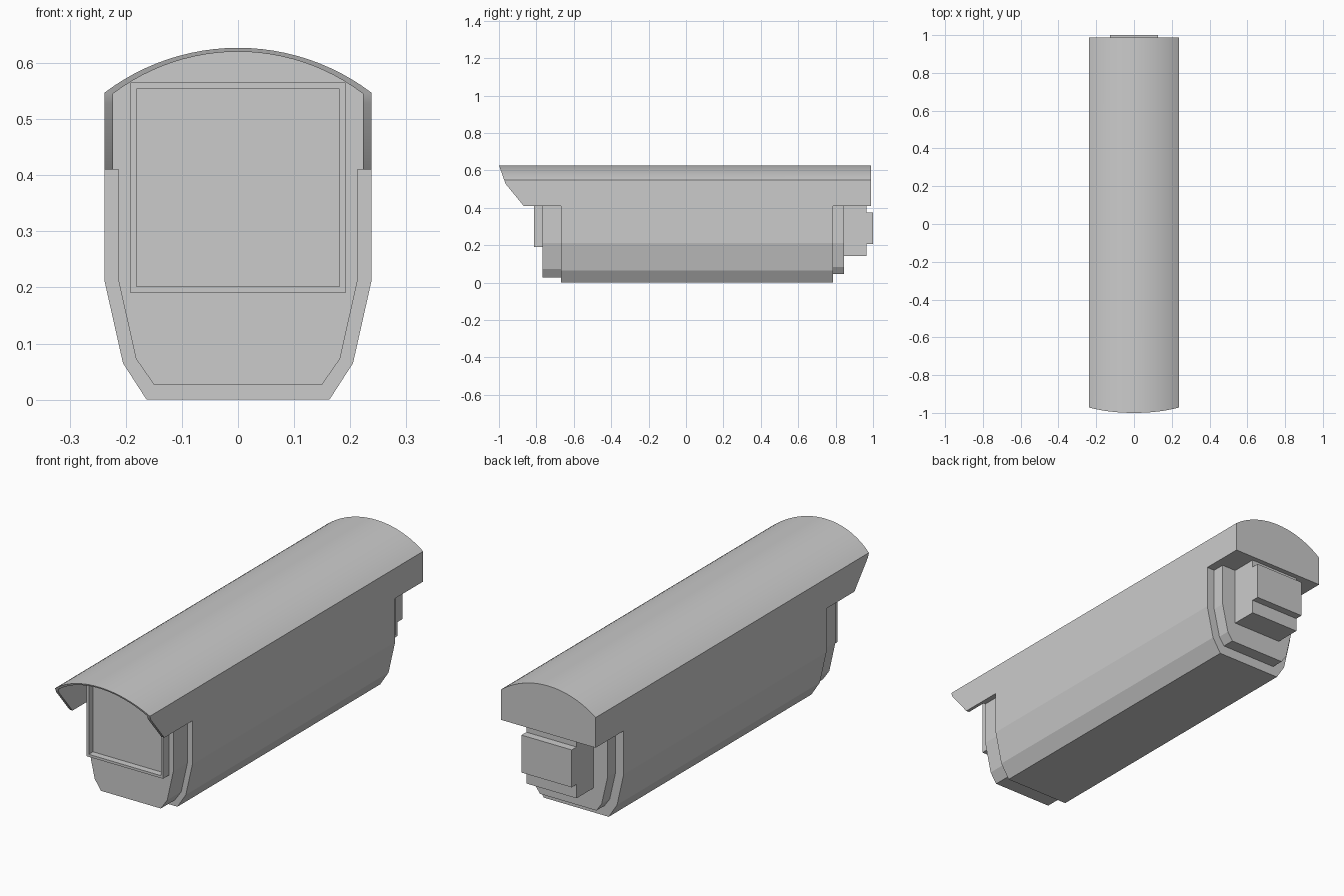
import bpy, bmesh, math
from mathutils import Vector

if "Cube" in bpy.data.objects:
    bpy.data.objects.remove(bpy.data.objects["Cube"])

SPLIT = 0.41      # height where the hood meets the lower housing
FRONT = -0.768    # front panel plane
BACK = 0.988      # rear end of the hood


def finish(bm, name):
    bmesh.ops.recalc_face_normals(bm, faces=bm.faces[:])
    mesh = bpy.data.meshes.new(name)
    bm.to_mesh(mesh)
    bm.free()
    obj = bpy.data.objects.new(name, mesh)
    bpy.context.collection.objects.link(obj)
    return obj


def prism(name, half, y0, y1):
    """Extrude a mirrored half profile of (x, z) points along y."""
    pts = half + [(-x, z) for x, z in reversed(half)]
    bm = bmesh.new()
    a = [bm.verts.new((x, y0, z)) for x, z in pts]
    b = [bm.verts.new((x, y1, z)) for x, z in pts]
    bm.faces.new(a)
    bm.faces.new(b)
    for i in range(len(pts)):
        j = (i + 1) % len(pts)
        bm.faces.new((a[i], a[j], b[j], b[i]))
    return finish(bm, name)


def box(name, w, y0, y1, z0, z1):
    return prism(name, [(w, z0), (w, z1)], y0, y1)


def arch(w, eave, top, n=24):
    """Open path: up the right side, over the arc, down the left side."""
    rise = top - eave
    r = (w * w + rise * rise) / (2 * rise)
    a = math.asin(w / r)
    arc = [(r * math.sin(a - 2 * a * i / n),
            top - r + r * math.cos(a - 2 * a * i / n)) for i in range(n + 1)]
    side = [(w, SPLIT), (w, 0.528)]
    return side + arc + [(-x, z) for x, z in reversed(side)]


def slant(z):
    """Front edge of the hood as seen from the side."""
    if z < 0.528:
        return -0.868 - 0.097 * (z - SPLIT) / (0.528 - SPLIT)
    return -0.965 - 0.035 * (z - 0.528) / (0.627 - 0.528)


# Hood: arched roof with a hollow, slanted visor at the front
bm = bmesh.new()
outer, inner = arch(0.238, 0.547, 0.627), arch(0.223, 0.545, 0.62)
of = [bm.verts.new((x, slant(z), z)) for x, z in outer]
ob = [bm.verts.new((x, BACK, z)) for x, z in outer]
nf = [bm.verts.new((x, slant(z), z)) for x, z in inner]
nb = [bm.verts.new((x, FRONT, z)) for x, z in inner]
for p, q in ((of, ob), (of, nf), (nf, nb)):
    for i in range(len(p) - 1):
        bm.faces.new((p[i], p[i + 1], q[i + 1], q[i]))
bm.faces.new(ob)
bm.faces.new(nb)
bm.faces.new((of[0], ob[0], ob[-1], of[-1], nf[-1], nb[-1], nb[0], nf[0]))
hood = finish(bm, "hood")
bpy.context.view_layer.objects.active = hood
hood.select_set(True)
bpy.ops.object.shade_smooth_by_angle(angle=math.radians(25))

# Lower housing and its stepped end plates
prism("housing", [(0.163, 0), (0.205, 0.065), (0.238, 0.212), (0.238, SPLIT)], -0.667, 0.787)
prism("front_plate", [(0.15, 0.027), (0.182, 0.073), (0.213, 0.212), (0.213, SPLIT)], FRONT, -0.667)
prism("rear_plate", [(0.142, 0.045), (0.168, 0.082), (0.198, 0.212), (0.198, SPLIT)], 0.787, 0.845)

# Front window: raised frame with recessed pane
window = box("window_frame", 0.192, -0.812, FRONT, 0.19, 0.565)
bm = bmesh.new()
bm.from_mesh(window.data)
pane = min(bm.faces, key=lambda f: f.calc_center_median().y)
bmesh.ops.inset_individual(bm, faces=[pane], thickness=0.016)
pane = bmesh.ops.extrude_discrete_faces(bm, faces=[pane])["faces"][0]
bmesh.ops.translate(bm, verts=pane.verts[:], vec=Vector((0, 0.03, 0)))
bm.to_mesh(window.data)
bm.free()

# Rear connector block and its raised cover
box("rear_block", 0.126, 0.845, 0.965, 0.142, SPLIT)
box("rear_cover", 0.126, 0.965, 1.0, 0.205, 0.375)
